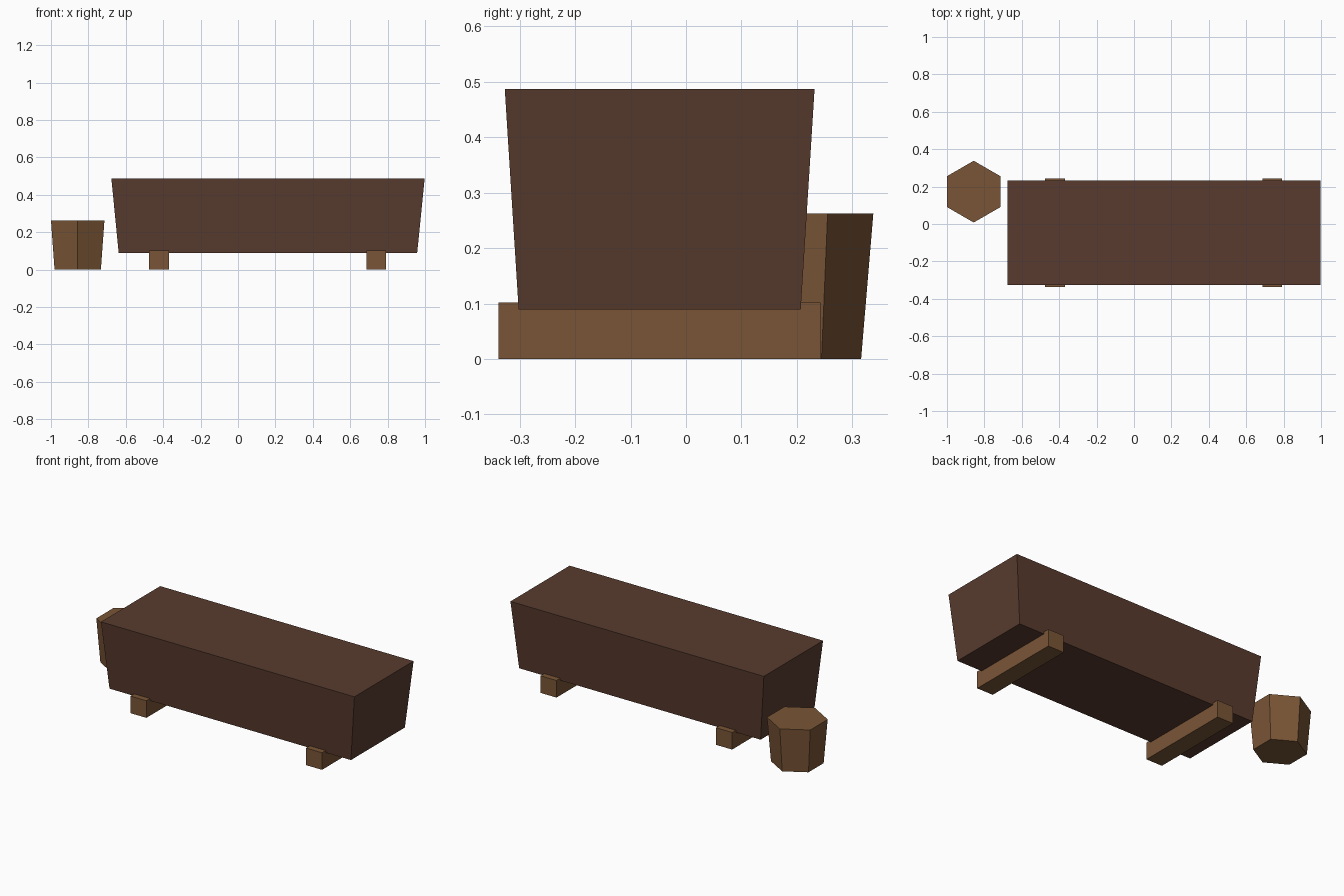
import bpy, math

if "Cube" in bpy.data.objects:
    bpy.data.objects.remove(bpy.data.objects["Cube"])


def material(name, srgb):
    mat = bpy.data.materials.new(name)
    lin = [((c / 255 + 0.055) / 1.055) ** 2.4 for c in srgb]
    mat.diffuse_color = (*lin, 1)
    mat.use_nodes = True
    mat.node_tree.nodes["Principled BSDF"].inputs["Base Color"].default_value = mat.diffuse_color
    return mat


dark_wood = material("dark brown wood", (88, 59, 46))
light_wood = material("light brown wood", (121, 85, 54))


def loft(name, bottom, top, z0, z1, mat):
    """Closed solid between two matching counter-clockwise outlines."""
    n = len(bottom)
    verts = [(x, y, z0) for x, y in bottom] + [(x, y, z1) for x, y in top]
    faces = [tuple(reversed(range(n))), tuple(range(n, 2 * n))]
    faces += [(i, (i + 1) % n, n + (i + 1) % n, n + i) for i in range(n)]
    mesh = bpy.data.meshes.new(name)
    mesh.from_pydata(verts, [], faces)
    mesh.materials.append(mat)
    obj = bpy.data.objects.new(name, mesh)
    bpy.context.collection.objects.link(obj)
    return obj


def rect(x0, x1, y0, y1):
    return [(x0, y0), (x1, y0), (x1, y1), (x0, y1)]


def hexagon(cx, cy, r):
    return [(cx + r * math.cos(math.radians(30 + 60 * i)),
             cy + r * math.sin(math.radians(30 + 60 * i))) for i in range(6)]


# Flared trough body
loft("trough_body", rect(-0.638, 0.958, -0.302, 0.207),
     rect(-0.677, 0.998, -0.327, 0.232), 0.089, 0.487, dark_wood)

# Two cross beams under the trough
for side, x in (("left", -0.422), ("right", 0.739)):
    beam = rect(x - 0.053, x + 0.053, -0.338, 0.243)
    loft(side + "_support_beam", beam, beam, 0, 0.102, light_wood)

# Six-sided bucket standing beside the trough
loft("bucket", hexagon(-0.857, 0.173, 0.143),
     hexagon(-0.857, 0.173, 0.165), 0, 0.262, light_wood)
